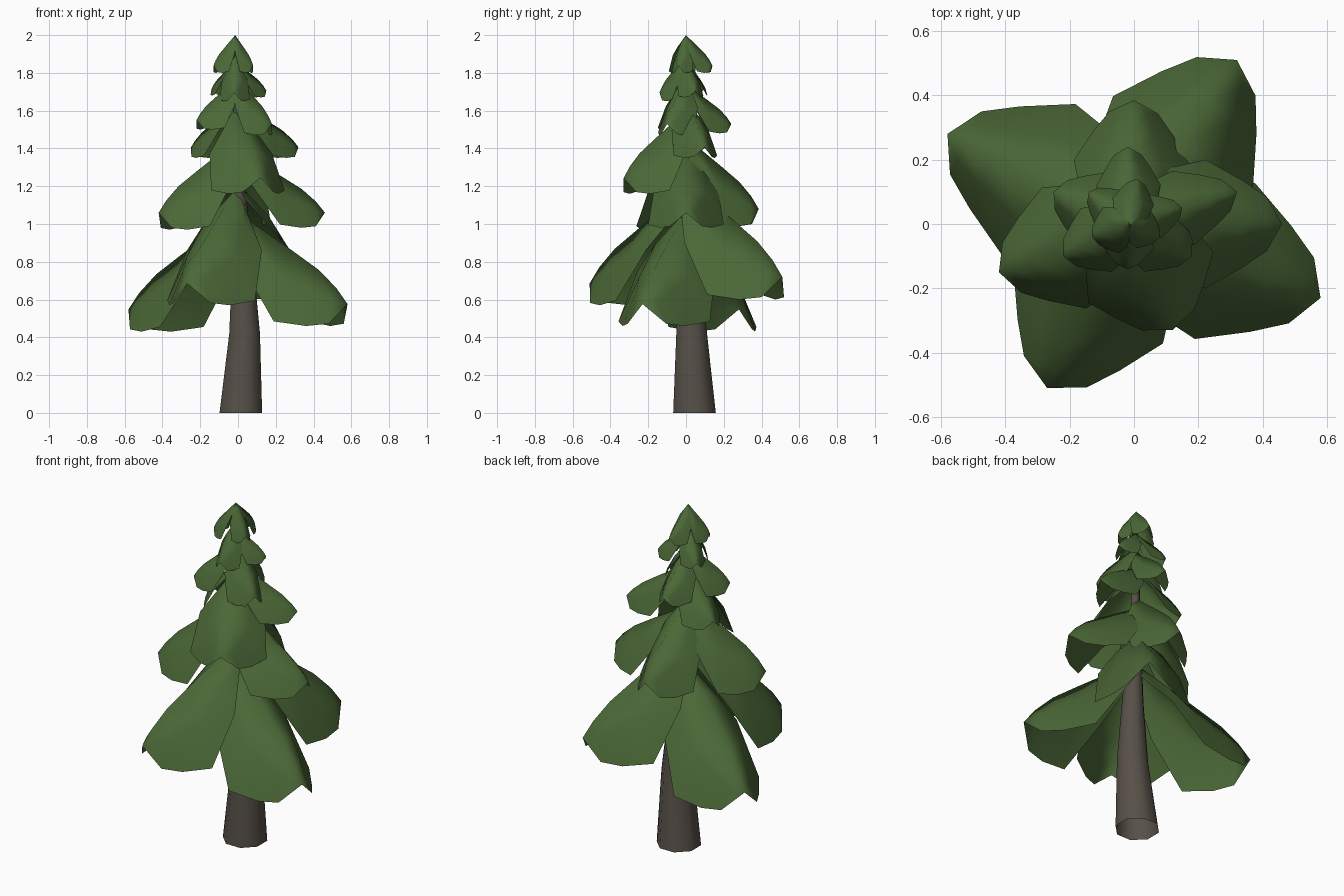
import bpy, bmesh, math
from mathutils import Vector

if "Cube" in bpy.data.objects:
    bpy.data.objects.remove(bpy.data.objects["Cube"])


def material(name, rgb):
    m = bpy.data.materials.new(name)
    m.diffuse_color = (*rgb, 1)
    m.use_nodes = True
    m.node_tree.nodes["Principled BSDF"].inputs["Base Color"].default_value = m.diffuse_color
    return m


green = material("needle green", (0.07, 0.138, 0.038))
brown = material("bark brown", (0.095, 0.08, 0.065))


def finish(name, bm, mat):
    bmesh.ops.remove_doubles(bm, verts=bm.verts, dist=0.0005)
    for f in bm.faces:
        f.smooth = True
    mesh = bpy.data.meshes.new(name)
    bm.to_mesh(mesh)
    bm.free()
    mesh.materials.append(mat)
    ob = bpy.data.objects.new(name, mesh)
    bpy.context.collection.objects.link(ob)


def skin(bm, rows, closed=False):
    vs = [[bm.verts.new(p) for p in r] for r in rows]
    n = len(vs[0])
    for a, b in zip(vs, vs[1:]):
        for i in range(n if closed else n - 1):
            j = (i + 1) % n
            bm.faces.new((a[i], a[j], b[j], b[i]))


# drooping bough: (distance, half width, ridge height, edge height) as fractions
PROFILE = [(0, .22, 1, .85), (.22, .85, .85, .48), (.5, 1, .66, .04),
           (.74, .68, .49, 0), (.9, .42, .33, .02), (1, 0, .19, .19)]


def bough(name, tx, ty, width, top, low):
    start = Vector((-0.015, 0, 0))
    out = Vector((tx, ty, 0)) - start
    side = Vector((-out.y, out.x, 0)).normalized()
    rows = []
    for s, w, ridge, edge in PROFILE:
        row = []
        for u in (1, .55, 0, -.55, -1):
            f = ridge + (edge - ridge) * abs(u) ** 1.6
            p = start + out * s + side * (u * w * width)
            p.z = low + f * (top - low)
            row.append(p)
        rows.append(row)
    bm = bmesh.new()
    skin(bm, rows)
    finish(name, bm, green)


# boughs: tip x, tip y, half width, top z, lowest z
TIERS = {
    "lower": [(.58, -.23, .26, 1.07, .46), (-.58, .28, .26, 1.05, .43),
              (.32, .51, .26, 1.23, .6), (-.27, -.51, .26, 1.18, .57)],
    "middle": [(-.42, -.15, .2, 1.44, .97), (.46, 0, .2, 1.4, .98),
               (0, .385, .18, 1.46, .99), (.12, -.33, .21, 1.6, 1.16)],
    "upper": [(.32, .1, .12, 1.65, 1.35), (-.25, .1, .12, 1.63, 1.35),
              (-.02, .24, .1, 1.74, 1.48), (-.22, -.1, .11, 1.76, 1.5),
              (.18, -.1, .11, 1.78, 1.47)],
    "crown": [(.15, .05, .07, 1.86, 1.67), (-.14, .1, .07, 1.86, 1.68),
              (-.02, -.14, .08, 1.89, 1.65)],
    "tip": [(-.13, -.04, .075, 2, 1.8), (.01, .14, .065, 2, 1.8),
            (.08, -.04, .06, 2, 1.8)],
}
for tier, boughs in TIERS.items():
    for i, b in enumerate(boughs):
        bough(f"{tier}_bough_{i + 1}", *b)

# leaning tapered trunk, open at the base: x, y, z, radius
bm = bmesh.new()
skin(bm, [[(x + r * math.cos(math.tau * (i + .5) / 8),
            y + r * math.sin(math.tau * (i + .5) / 8), z) for i in range(8)]
          for x, y, z, r in [(.015, .045, 0, .122), (.035, .03, .42, .088),
                             (.025, .02, .8, .06), (0, .01, 1.3, .03),
                             (-.015, 0, 1.85, .006)]], closed=True)
finish("trunk", bm, brown)
